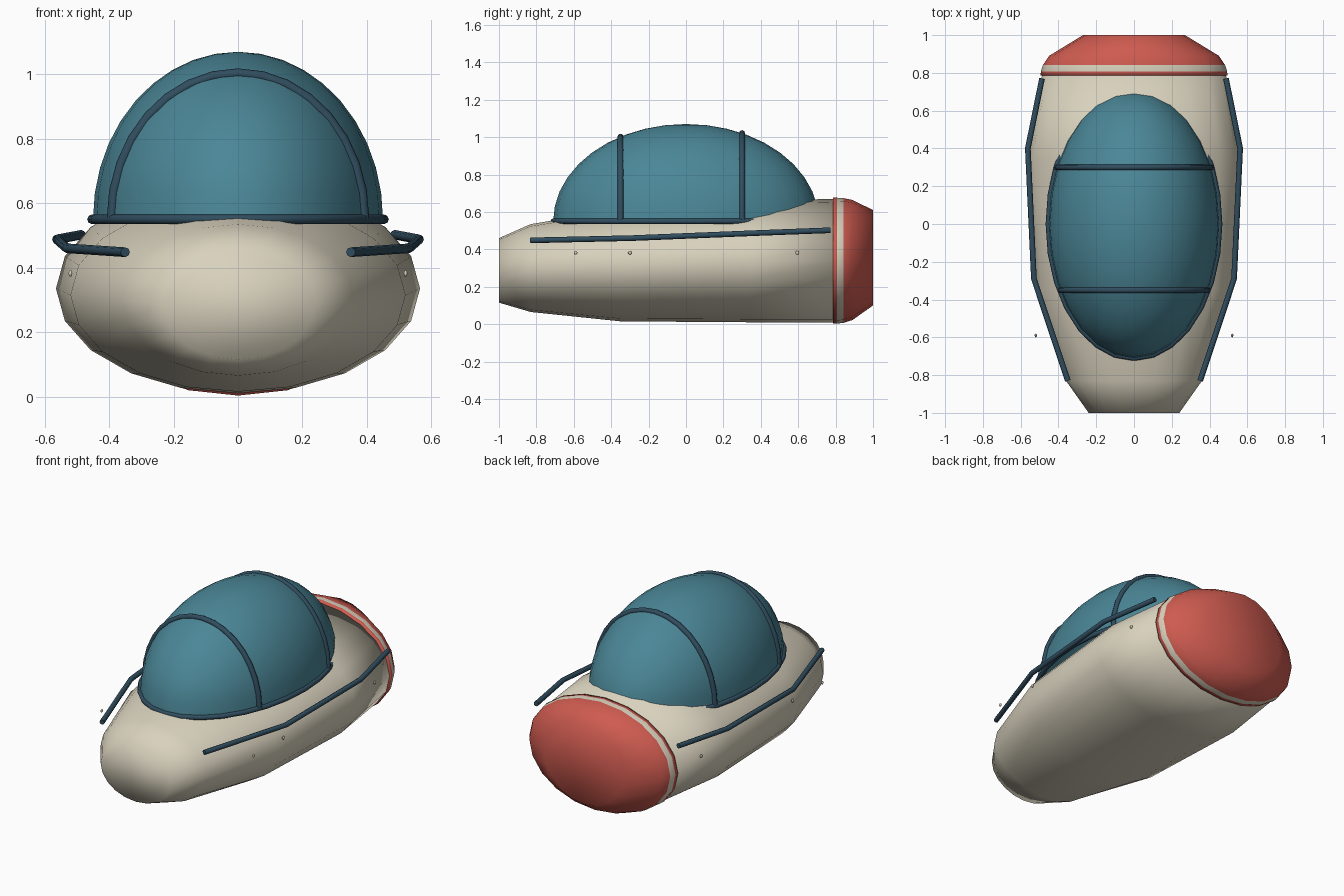
import bpy, bmesh, math

if "Cube" in bpy.data.objects:
    bpy.data.objects.remove(bpy.data.objects["Cube"])

def mat(name, c):
    m = bpy.data.materials.new(name)
    m.diffuse_color = (*c, 1)
    m.use_nodes = True
    m.node_tree.nodes["Principled BSDF"].inputs["Base Color"].default_value = m.diffuse_color
    return m

CREAM = mat("cream", (0.69, 0.64, 0.51))
RED = mat("coral red", (0.62, 0.105, 0.08))
TEAL = mat("teal glass", (0.07, 0.24, 0.31))
NAVY = mat("dark navy", (0.03, 0.075, 0.115))

def finish(bm, name, mats, smooth=True):
    bmesh.ops.recalc_face_normals(bm, faces=bm.faces)
    me = bpy.data.meshes.new(name)
    bm.to_mesh(me)
    bm.free()
    for m in mats:
        me.materials.append(m)
    for p in me.polygons:
        p.use_smooth = smooth
    ob = bpy.data.objects.new(name, me)
    bpy.context.collection.objects.link(ob)
    return ob

def loft(name, sections, mats, n=20):
    """Elliptical sections (y, half width, z low, z high) joined along y."""
    bm = bmesh.new()
    rings = []
    for y, rx, lo, hi in sections:
        c, rz = (lo + hi) / 2, (hi - lo) / 2
        rings.append([bm.verts.new((rx * math.sin(2 * math.pi * i / n), y,
                                    c - rz * math.cos(2 * math.pi * i / n))) for i in range(n)])
    for a, b in zip(rings, rings[1:]):
        for i in range(n):
            j = (i + 1) % n
            bm.faces.new((a[i], a[j], b[j], b[i]))
    bm.faces.new(rings[0])
    bm.faces.new(rings[-1])
    return finish(bm, name, mats)

def tube(name, pts, r, closed=False):
    cu = bpy.data.curves.new(name, 'CURVE')
    cu.dimensions = '3D'
    cu.bevel_depth = r
    cu.bevel_resolution = 2
    cu.use_fill_caps = True
    sp = cu.splines.new('POLY')
    sp.points.add(len(pts) - 1)
    for p, co in zip(sp.points, pts):
        p.co = (*co, 1)
    sp.use_cyclic_u = closed
    cu.materials.append(NAVY)
    ob = bpy.data.objects.new(name, cu)
    bpy.context.collection.objects.link(ob)
    bpy.ops.object.select_all(action='DESELECT')
    ob.select_set(True)
    bpy.context.view_layer.objects.active = ob
    bpy.ops.object.convert(target='MESH')
    return ob

# Hull
loft("hull", [(-1, 0.24, 0.115, 0.46), (-0.83, 0.36, 0.065, 0.535),
              (-0.35, 0.52, 0.015, 0.615), (0.35, 0.565, 0.01, 0.66),
              (0.80, 0.485, 0.01, 0.67)], [CREAM])

# Rear cap, with a cream stripe chosen by position along the hull
cap = loft("rear_cap", [(0.785, 0.495, 0.003, 0.676), (0.808, 0.493, 0.003, 0.676),
                        (0.842, 0.482, 0.007, 0.674), (0.89, 0.45, 0.022, 0.664),
                        (1, 0.27, 0.10, 0.61)], [RED, CREAM])
for p in cap.data.polygons:
    if 0.81 < p.center.y < 0.84:
        p.material_index = 1

# Canopy: upper half of an ellipsoid
RX, RY, RZ, Z0 = 0.45, 0.71, 0.52, 0.55
bm = bmesh.new()
bmesh.ops.create_uvsphere(bm, u_segments=28, v_segments=20, radius=1)
bmesh.ops.delete(bm, geom=[v for v in bm.verts if v.co.z < -0.01], context='VERTS')
for v in bm.verts:
    v.co = (v.co.x * RX, v.co.y * RY, Z0 + v.co.z * RZ)
finish(bm, "canopy", [TEAL])

# Canopy rim
tube("canopy_rim", [(0.453 * math.cos(a), RY * math.sin(a), Z0)
                    for a in (2 * math.pi * i / 28 for i in range(28))], 0.015, True)

# Canopy arches follow the ellipsoid
for name, y in (("front_arch", -0.35), ("rear_arch", 0.30)):
    k = math.sqrt(1 - (y / RY) ** 2)
    tube(name, [(RX * k * math.cos(a), y, Z0 + RZ * k * math.sin(a))
                for a in (math.pi * i / 16 for i in range(17))], 0.016)

# Side rails and small rivets, both sides
for side, s in (("right", 1), ("left", -1)):
    tube(side + "_rail", [(s * 0.35, -0.83, 0.448), (s * 0.53, -0.29, 0.46),
                          (s * 0.562, 0.40, 0.488), (s * 0.487, 0.77, 0.502)], 0.015)
    for i, y in enumerate((-0.59, -0.30, 0.595)):
        bm = bmesh.new()
        bmesh.ops.create_uvsphere(bm, u_segments=10, v_segments=6, radius=0.01)
        bmesh.ops.scale(bm, vec=(0.6, 1, 1), verts=bm.verts)
        bmesh.ops.translate(bm, vec=(s * 0.52, y, 0.382), verts=bm.verts)
        finish(bm, f"{side}_rivet_{i + 1}", [CREAM])
